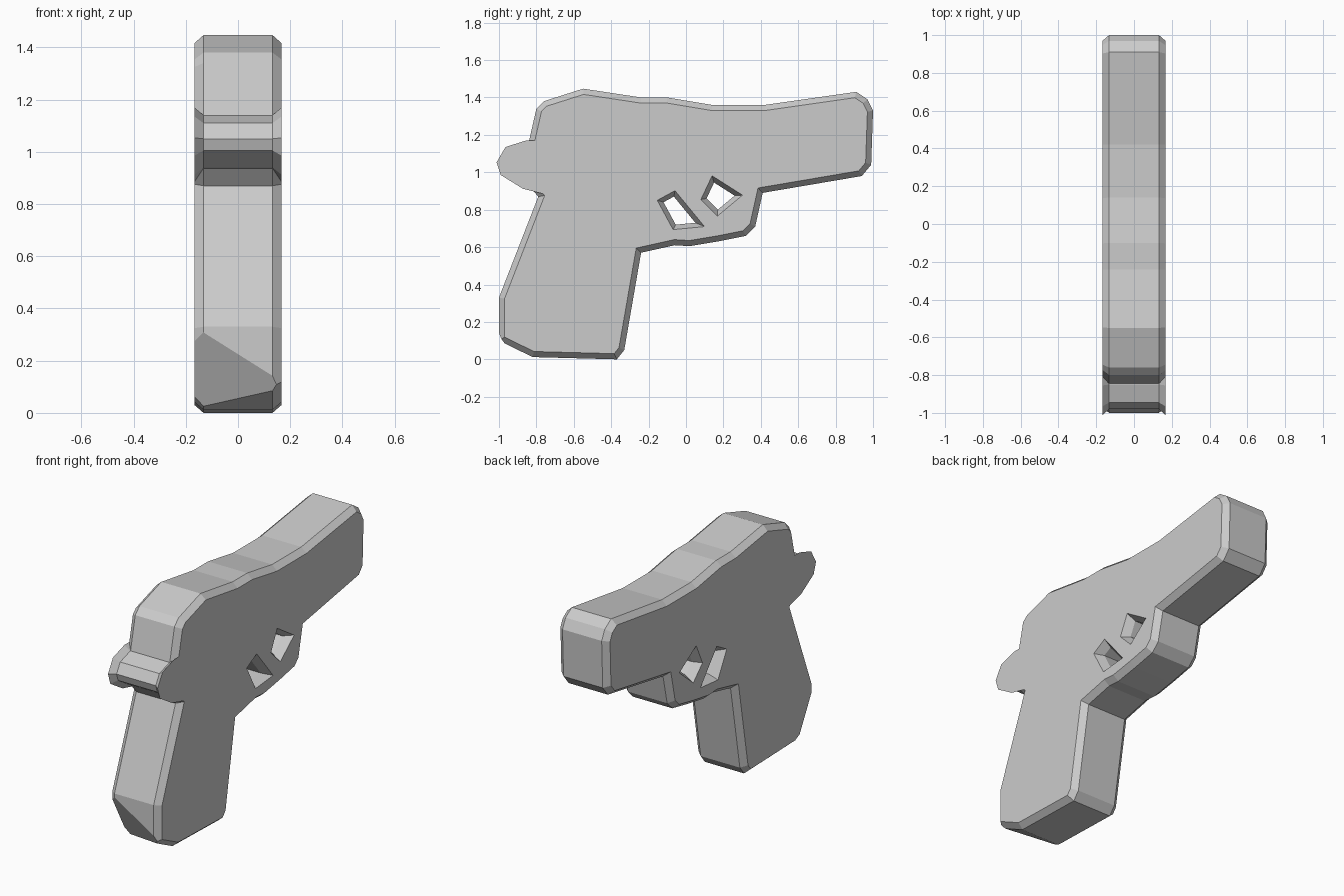
import bpy
import bmesh
from mathutils import Vector

if "Cube" in bpy.data.objects:
    bpy.data.objects.remove(bpy.data.objects["Cube"])

HALF = 0.167

grey = bpy.data.materials.new("plain grey")
grey.use_nodes = True
grey.diffuse_color = (0.6, 0.6, 0.6, 1)
grey.node_tree.nodes["Principled BSDF"].inputs["Base Color"].default_value = (0.6, 0.6, 0.6, 1)


def inset(points, amount):
    """Move a counter-clockwise outline inward with mitred corners."""
    pts = [Vector(p) for p in points]
    result = []
    for i, p in enumerate(pts):
        a = (p - pts[i - 1]).normalized()
        b = (pts[(i + 1) % len(pts)] - p).normalized()
        na, nb = Vector((-a.y, a.x)), Vector((-b.y, b.x))
        result.append(p + (na + nb) * amount / (1 + na.dot(nb)))
    return result


def chamfered_slab(name, outline, half, chamfer, depth, cut=None):
    """Extrude a (y, z) outline across x, with chamfered rims on both sides."""
    bm = bmesh.new()
    small = inset(outline, chamfer)
    sections = [(-half, small), (depth - half, outline),
                (half - depth, outline), (half, small)]
    loops = [[bm.verts.new((x, p[0], p[1])) for p in pts] for x, pts in sections]
    n = len(outline)
    for lower, upper in zip(loops, loops[1:]):
        for i in range(n):
            j = (i + 1) % n
            bm.faces.new((lower[i], lower[j], upper[j], upper[i]))
    bm.faces.new(loops[0][::-1])
    bm.faces.new(loops[-1])
    if cut:
        bmesh.ops.bisect_plane(bm, geom=bm.verts[:] + bm.edges[:] + bm.faces[:],
                               plane_co=cut[0], plane_no=cut[1], clear_outer=True)
        bmesh.ops.holes_fill(bm, edges=[e for e in bm.edges if e.is_boundary])
    bmesh.ops.recalc_face_normals(bm, faces=bm.faces)
    mesh = bpy.data.meshes.new(name)
    bm.to_mesh(mesh)
    bm.free()
    mesh.materials.append(grey)
    obj = bpy.data.objects.new(name, mesh)
    bpy.context.collection.objects.link(obj)
    return obj


# Body: grip, trigger guard, barrel and slide in one outline
body_outline = [
    (-0.82, 0.012), (-0.37, 0.0), (-0.33, 0.05), (-0.24, 0.57),
    (-0.06, 0.61), (0.02, 0.605), (0.17, 0.63), (0.32, 0.66), (0.37, 0.71),
    (0.41, 0.89), (0.94, 0.98), (0.99, 1.04), (1.0, 1.33), (0.97, 1.39),
    (0.91, 1.43), (0.42, 1.36), (0.14, 1.36), (-0.1, 1.40), (-0.24, 1.40),
    (-0.55, 1.447), (-0.76, 1.38), (-0.80, 1.34), (-0.85, 1.12),
    (-0.85, 0.94), (-0.79, 0.87), (-1.0, 0.33), (-1.0, 0.10),
]
# The heel of the grip is sliced off at a slant
heel_corner = Vector((-HALF, -1.0, 0.33))
slant = (Vector((-HALF, -0.83, 0.015)) - heel_corner).cross(
    Vector((HALF, -1.0, 0.12)) - heel_corner)
body = chamfered_slab("body", body_outline, HALF, 0.03, 0.035, (heel_corner, slant))

# Hammer: chamfered stub behind the slide
hammer_outline = [(-0.78, 0.92), (-0.78, 1.14), (-0.85, 1.14), (-0.945, 1.11),
                  (-0.98, 1.05), (-0.965, 1.005), (-0.86, 0.94)][::-1]
chamfered_slab("hammer", hammer_outline, HALF, 0.03, 0.035)

# Openings behind and in front of the trigger, flared towards the sides
openings = {
    "rear_opening": [(-0.055, 0.72), (0.05, 0.73), (-0.065, 0.87), (-0.12, 0.84)],
    "front_opening": [(0.17, 0.80), (0.26, 0.875), (0.15, 0.945), (0.11, 0.86)],
}
bpy.context.view_layer.objects.active = body
for name, outline in openings.items():
    cutter = chamfered_slab(name, outline, HALF + 0.01, -0.03, 0.06)
    cutter.hide_render = True
    modifier = body.modifiers.new(name, "BOOLEAN")
    modifier.operation = "DIFFERENCE"
    modifier.solver = "EXACT"
    modifier.object = cutter
    bpy.ops.object.modifier_apply(modifier=name)
    bpy.data.objects.remove(cutter)
